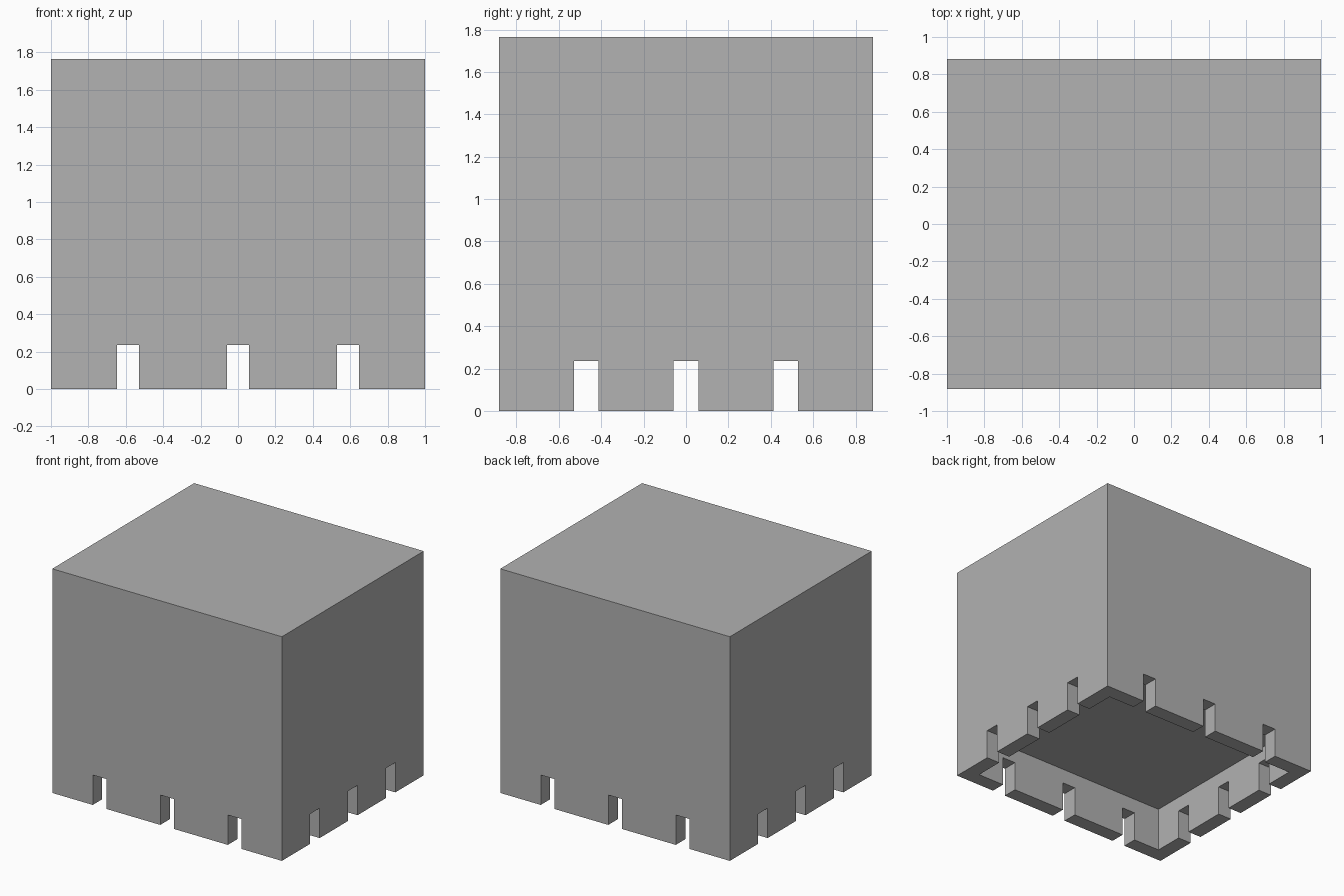
import bpy
import bmesh
from mathutils import Matrix, Vector

cube = bpy.data.objects.get("Cube")
if cube:
    bpy.data.objects.remove(cube, do_unlink=True)

U = 2 / 17              # module: wall thickness and slot width
W, D, H = 17, 15, 15    # block size in modules

grey = bpy.data.materials.new("plain grey")
grey.use_nodes = True
colour = (0.445, 0.445, 0.445, 1)
grey.diffuse_color = colour
grey.node_tree.nodes["Principled BSDF"].inputs["Base Color"].default_value = colour


def box(name, centre, size):
    """Box given in modules."""
    bm = bmesh.new()
    place = Matrix.Translation(Vector(centre) * U)
    scale = Matrix.Diagonal(Vector(size) * U).to_4x4()
    bmesh.ops.create_cube(bm, size=1, matrix=place @ scale)
    mesh = bpy.data.meshes.new(name)
    bm.to_mesh(mesh)
    bm.free()
    mesh.materials.append(grey)
    obj = bpy.data.objects.new(name, mesh)
    bpy.context.collection.objects.link(obj)
    return obj


# Solid block
block = box("block", (0, 0, H / 2), (W, D, H))

# Recess in the underside, then slots running through opposite walls
cutters = [box("recess_cutter", (0, 0, 1), (W - 2, D - 2, 4))]
for i in (-1, 0, 1):
    cutters.append(box("front_slot_cutter", (5 * i, 0, 0.5), (1, D + 2, 3)))
    cutters.append(box("side_slot_cutter", (0, 4 * i, 0.5), (W + 2, 1, 3)))

for cutter in cutters:
    cutter.hide_render = True
    cutter.hide_viewport = True
    cutter.display_type = 'WIRE'
    cut = block.modifiers.new(cutter.name, 'BOOLEAN')
    cut.operation = 'DIFFERENCE'
    cut.solver = 'EXACT'
    cut.object = cutter

# Apply the cuts and drop the cutters
bpy.context.view_layer.update()
result = bpy.data.meshes.new_from_object(
    block.evaluated_get(bpy.context.evaluated_depsgraph_get()))
block.modifiers.clear()
block.data = result
for cutter in cutters:
    bpy.data.objects.remove(cutter, do_unlink=True)
